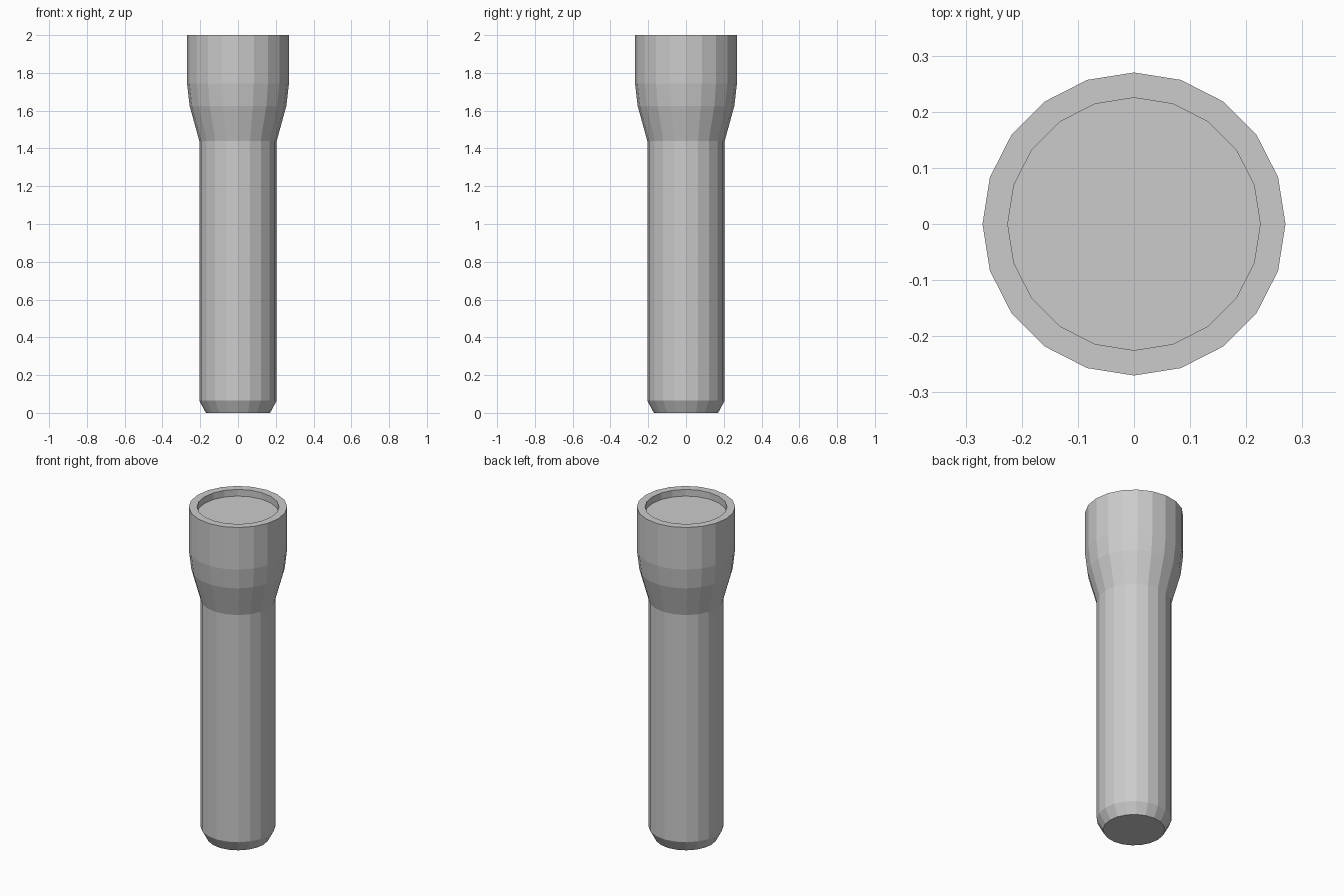
import bpy, bmesh
from math import cos, sin, tau

if "Cube" in bpy.data.objects:
    bpy.data.objects.remove(bpy.data.objects["Cube"])

SIDES = 20


def lathe(name, profile, cap_bottom=False, cap_top=False):
    """Spin a (radius, height) profile around z into flat facets."""
    bm = bmesh.new()
    rings = [[bm.verts.new((r * cos(tau * i / SIDES), r * sin(tau * i / SIDES), z))
              for i in range(SIDES)] for r, z in profile]
    for low, high in zip(rings, rings[1:]):
        for i in range(SIDES):
            j = (i + 1) % SIDES
            bm.faces.new((low[i], low[j], high[j], high[i]))
    if cap_bottom:
        bm.faces.new(rings[0][::-1])
    if cap_top:
        bm.faces.new(rings[-1])
    mesh = bpy.data.meshes.new(name)
    bm.to_mesh(mesh)
    bm.free()
    obj = bpy.data.objects.new(name, mesh)
    bpy.context.collection.objects.link(obj)
    return obj


# Handle tube with chamfered, closed base
lathe("handle", [(0.17, 0), (0.205, 0.065), (0.205, 1.44)], cap_bottom=True)

# Flared head, flat rim and recess wall
lathe("head", [(0.205, 1.44), (0.256, 1.625), (0.27, 1.745), (0.27, 2.0),
               (0.225, 2.0), (0.225, 1.96)])

# Flat lens at the bottom of the recess
lathe("lens", [(0.225, 1.96)], cap_top=True)
